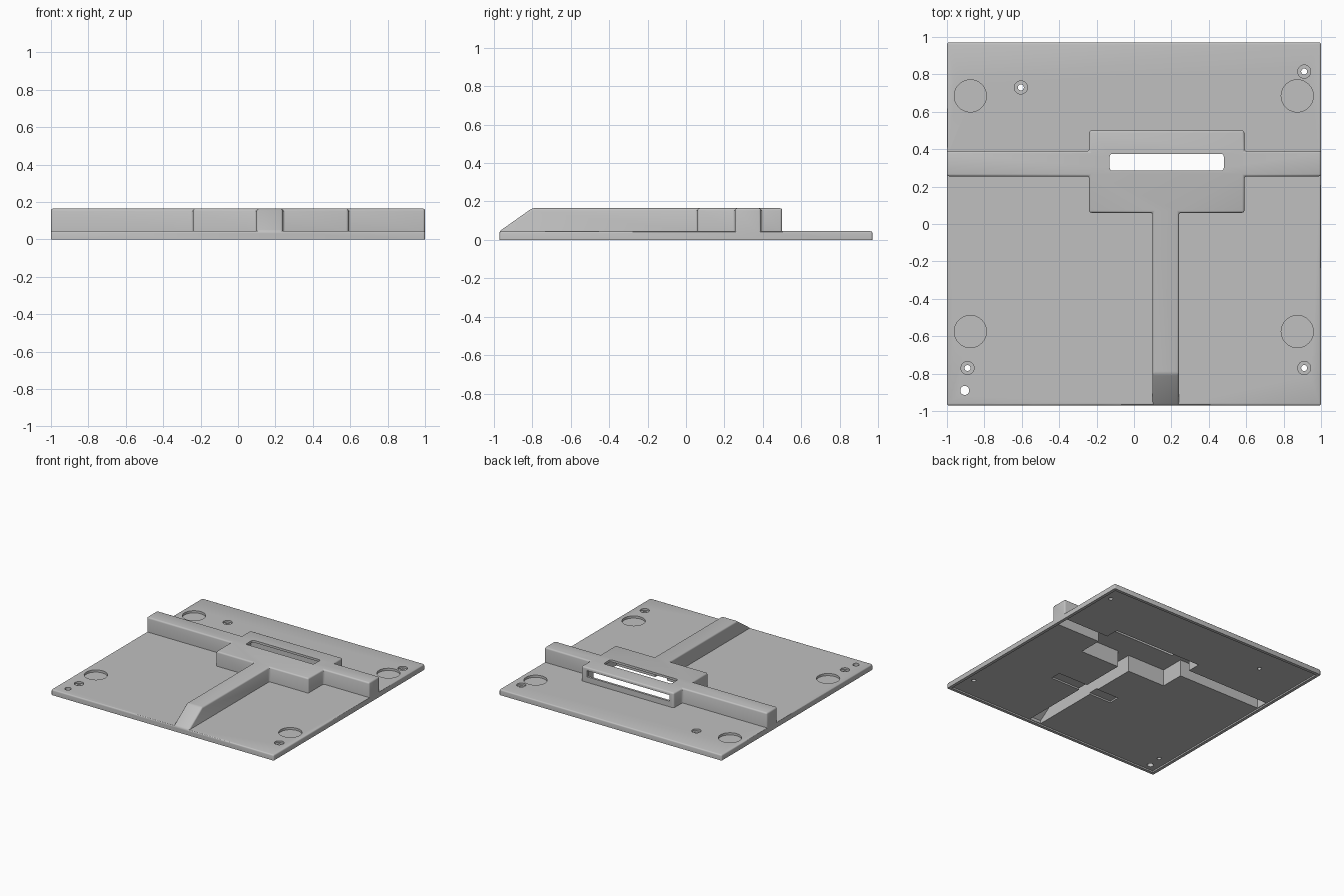
import bpy, bmesh, math
from mathutils import Matrix, Vector

old = bpy.data.objects.get("Cube")
if old:
    bpy.data.objects.remove(old, do_unlink=True)

HALF_Y, DECK, TOP = 0.97, 0.045, 0.165
BELOW = -0.05          # solids run below ground, then get trimmed flat


def new_object(name, bm):
    bmesh.ops.recalc_face_normals(bm, faces=bm.faces[:])
    mesh = bpy.data.meshes.new(name)
    bm.to_mesh(mesh)
    bm.free()
    obj = bpy.data.objects.new(name, mesh)
    bpy.context.scene.collection.objects.link(obj)
    return obj


def bake(obj):
    bpy.context.view_layer.update()
    graph = bpy.context.evaluated_depsgraph_get()
    mesh = bpy.data.meshes.new_from_object(obj.evaluated_get(graph))
    obj.modifiers.clear()
    obj.data = mesh


def soften(obj, width):
    mod = obj.modifiers.new("soften", 'BEVEL')
    mod.width, mod.segments = width, 3
    mod.limit_method, mod.angle_limit = 'ANGLE', math.radians(25)
    bake(obj)
    return obj


def combine(body, tool, operation='DIFFERENCE'):
    mod = body.modifiers.new("combine", 'BOOLEAN')
    mod.object, mod.operation, mod.solver = tool, operation, 'EXACT'
    bake(body)
    bpy.data.objects.remove(tool, do_unlink=True)


def box(name, x0, x1, y0, y1, z0, z1):
    lo, hi = Vector((x0, y0, z0)), Vector((x1, y1, z1))
    bm = bmesh.new()
    bmesh.ops.create_cube(bm, size=1, matrix=Matrix.Translation((lo + hi) / 2)
                          @ Matrix.Diagonal((*(hi - lo), 1)))
    return new_object(name, bm)


def cylinder(name, x, y, radius, z0, z1):
    bm = bmesh.new()
    bmesh.ops.create_cone(bm, cap_ends=True, segments=40, radius1=radius,
                          radius2=radius, depth=z1 - z0,
                          matrix=Matrix.Translation((x, y, (z0 + z1) / 2)))
    return new_object(name, bm)


def ridge(name, t, edge, z0, z1, drop):
    """Cross-shaped raised channel, inset by t, with a ramp at the front."""
    leg0, leg1 = 0.10 + t, 0.24 - t
    hub0, hub1 = -0.24 + t, 0.59 - t
    hub_y0, hub_y1 = 0.06 + t, 0.50 - t
    bar0, bar1 = 0.255 + t, 0.39 - t
    end, front = 1 - edge, -HALF_Y + edge
    outline = [(leg0, front), (leg1, front), (leg1, hub_y0), (hub1, hub_y0),
               (hub1, bar0), (end, bar0), (end, bar1), (hub1, bar1),
               (hub1, hub_y1), (hub0, hub_y1), (hub0, bar1), (-end, bar1),
               (-end, bar0), (hub0, bar0), (hub0, hub_y0), (leg0, hub_y0)]
    bm = bmesh.new()
    face = bm.faces.new([bm.verts.new((x, y, z0)) for x, y in outline])
    ext = bmesh.ops.extrude_face_region(bm, geom=[face], use_keep_orig=True)
    up = [v for v in ext["geom"] if isinstance(v, bmesh.types.BMVert)]
    bmesh.ops.translate(bm, verts=up, vec=(0, 0, z1 - z0))
    # slice off the ramp and cap it
    bmesh.ops.bisect_plane(bm, geom=bm.verts[:] + bm.edges[:] + bm.faces[:],
                           plane_co=(0, -HALF_Y, DECK - drop),
                           plane_no=Vector((0, -0.12, 0.17)).normalized(),
                           clear_outer=True)
    bmesh.ops.holes_fill(bm, edges=[e for e in bm.edges if e.is_boundary], sides=0)
    return new_object(name, bm)


# Base plate with the raised channel on top
base = soften(box("base_plate", -1, 1, -HALF_Y, HALF_Y, BELOW, DECK), 0.01)
combine(base, soften(ridge("raised_channel", 0, 0, BELOW, TOP, 0), 0.012), 'UNION')

# Flat bottom, shallow rimmed underside and hollow channel
combine(base, box("ground_trim", -2, 2, -2, 2, -1, 0))
combine(base, box("underside_recess", -0.975, 0.975, -0.945, 0.945, -0.1, 0.012))
combine(base, ridge("channel_hollow", 0.018, 0.03, -0.08, TOP - 0.018, 0.03))
combine(base, box("underside_pocket", -0.08, 0.49, -0.37, -0.28, -0.06, 0.025))

# Slots through the top and back of the hub
combine(base, soften(box("top_slot", -0.13, 0.48, 0.285, 0.375, 0.10, 0.25), 0.015))
combine(base, box("back_slot", -0.2, 0.54, 0.44, 0.6, 0.09, 0.14))

# Round pockets near the corners
for x in (-0.875, 0.873):
    for y in (-0.575, 0.685):
        combine(base, cylinder("round_pocket", x, y, 0.086, DECK - 0.018, 0.1))

# Stepped screw holes and one plain hole
for x, y in ((-0.605, 0.73), (0.91, 0.815), (-0.89, -0.77), (0.91, -0.77)):
    combine(base, cylinder("screw_seat", x, y, 0.035, DECK - 0.015, 0.1))
    combine(base, cylinder("screw_hole", x, y, 0.016, -0.07, 0.12))
combine(base, cylinder("plain_hole", -0.905, -0.89, 0.024, -0.07, 0.12))

# Single grey finish
grey = bpy.data.materials.new("light_grey")
grey.use_nodes = True
colour = (0.53, 0.53, 0.53, 1)
grey.diffuse_color = colour
grey.node_tree.nodes["Principled BSDF"].inputs["Base Color"].default_value = colour
base.data.materials.clear()
base.data.materials.append(grey)

bpy.ops.object.select_all(action='DESELECT')
base.select_set(True)
bpy.context.view_layer.objects.active = base
bpy.ops.object.shade_smooth_by_angle(angle=math.radians(32))
